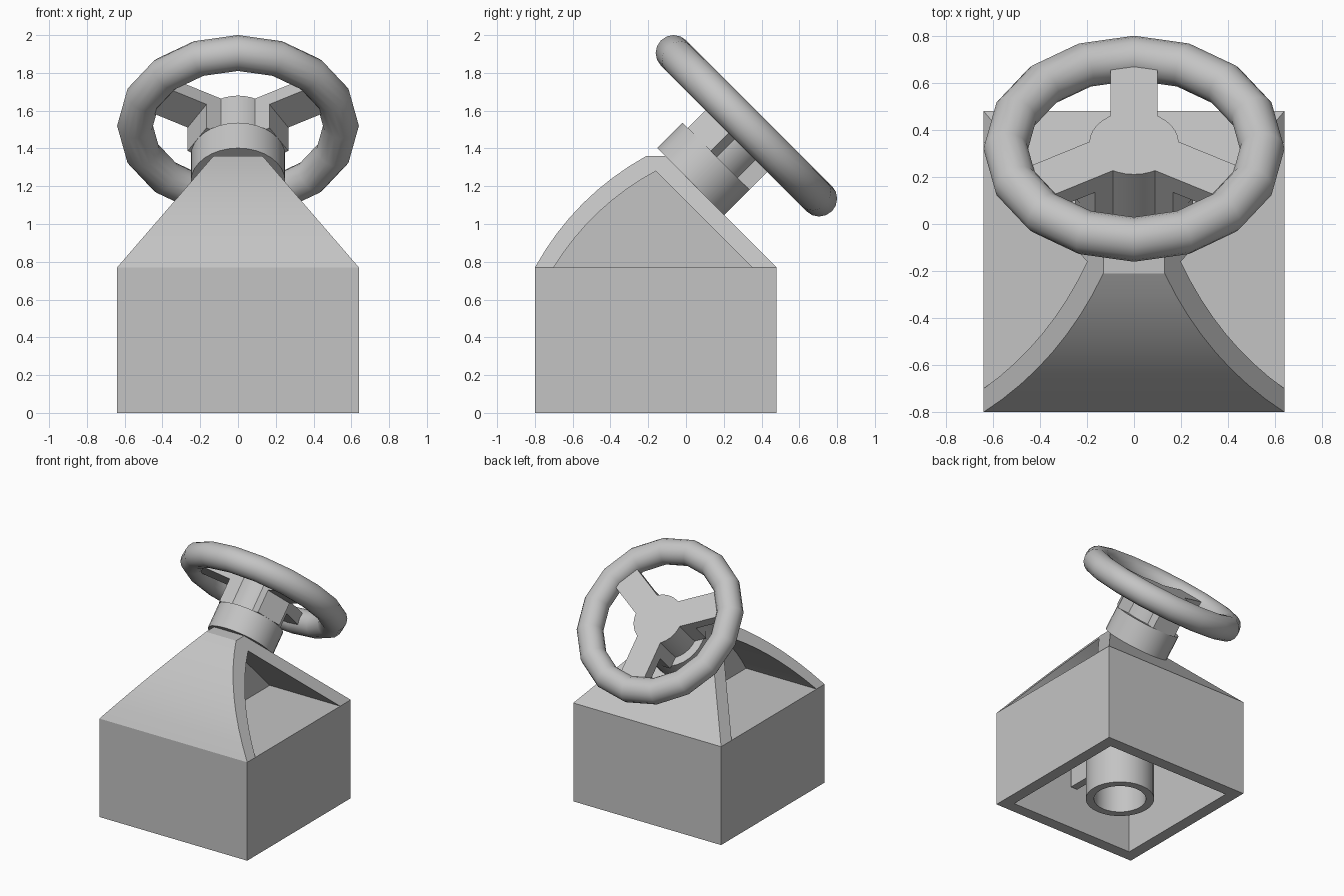
import bpy
import bmesh
from math import radians, sin, cos, pi
from mathutils import Matrix, Vector

if "Cube" in bpy.data.objects:
    bpy.data.objects.remove(bpy.data.objects["Cube"])

grey = bpy.data.materials.new("plain_grey")
grey.use_nodes = True
colour = (0.55, 0.55, 0.55, 1)
grey.diffuse_color = colour
grey.node_tree.nodes["Principled BSDF"].inputs["Base Color"].default_value = colour

# Frame of the tilted steering column: local z runs along the column
TILT = Matrix.Translation((0, 0.025, 1.225)) @ Matrix.Rotation(radians(-45), 4, "X")
BASE_TOP = 0.77
BASE_Y = -0.16


def finish(obj, matrix=None):
    if matrix is not None:
        obj.matrix_world = matrix
    if not obj.data.materials:
        obj.data.materials.append(grey)
    bpy.ops.object.select_all(action="DESELECT")
    obj.select_set(True)
    bpy.context.view_layer.objects.active = obj
    bpy.ops.object.shade_smooth_by_angle(angle=radians(30))
    return obj


def from_bmesh(name, bm, matrix=None):
    bmesh.ops.remove_doubles(bm, verts=bm.verts, dist=0.0005)
    bmesh.ops.recalc_face_normals(bm, faces=bm.faces)
    mesh = bpy.data.meshes.new(name)
    bm.to_mesh(mesh)
    bm.free()
    obj = bpy.data.objects.new(name, mesh)
    bpy.context.collection.objects.link(obj)
    return finish(obj, matrix)


def block(name, low, high, matrix=None):
    bm = bmesh.new()
    low, high = Vector(low), Vector(high)
    bmesh.ops.create_cube(bm, size=1)
    bmesh.ops.scale(bm, vec=high - low, verts=bm.verts)
    bmesh.ops.translate(bm, vec=(low + high) / 2, verts=bm.verts)
    return from_bmesh(name, bm, matrix)


def lathe(name, profile, matrix, steps=32):
    bm = bmesh.new()
    verts = [bm.verts.new((r, 0, z)) for r, z in profile]
    edges = [bm.edges.new(pair) for pair in zip(verts, verts[1:])]
    bmesh.ops.spin(bm, geom=verts + edges, cent=(0, 0, 0), axis=(0, 0, 1),
                   angle=2 * pi, steps=steps)
    return from_bmesh(name, bm, matrix)


def arc(start, end, bulge, steps=8):
    """Shallow curve between two (y, z) points, bulging to the upper front."""
    a, b = Vector(start), Vector(end)
    side = Vector((a.y - b.y, b.x - a.x)).normalized()
    return [a.lerp(b, i / steps) + side * bulge * 4 * (i / steps) * (1 - i / steps)
            for i in range(steps + 1)]


# Base: box hollowed from below
WALL = 0.13
bm = bmesh.new()
bmesh.ops.create_cube(bm, size=1)
bmesh.ops.scale(bm, vec=(1.28, 1.28, BASE_TOP), verts=bm.verts)
bmesh.ops.translate(bm, vec=(0, BASE_Y, BASE_TOP / 2), verts=bm.verts)
bottom = min(bm.faces, key=lambda f: f.calc_center_median().z)
bmesh.ops.inset_region(bm, faces=[bottom], thickness=WALL)
result = bmesh.ops.extrude_face_region(bm, geom=[bottom])
raised = [v for v in result["geom"] if isinstance(v, bmesh.types.BMVert)]
bmesh.ops.translate(bm, vec=(0, 0, BASE_TOP - WALL), verts=raised)
if bottom.is_valid:
    bmesh.ops.delete(bm, geom=[bottom], context="FACES_ONLY")
from_bmesh("base_box", bm)

# Socket under the base, with a rib to the front wall
CEILING = BASE_TOP - WALL
lathe("base_socket", [(0.25, CEILING), (0.25, 0), (0.19, 0), (0.19, CEILING)],
      Matrix.Translation((0, BASE_Y, 0)))
block("socket_rib", (-0.03, -0.68, 0.32), (0.03, BASE_Y - 0.24, CEILING + 0.01))

# Hood: curved front and sloped back, tapering upward, open at both sides
outer = arc((-0.8, BASE_TOP), (-0.21, 1.36), 0.06)
outer += [Vector((-0.11, 1.36)), Vector((0.48, BASE_TOP))]
inner = arc((-0.7, BASE_TOP), (-0.16, 1.28), 0.05)
inner += [inner[-1].copy(), Vector((0.35, BASE_TOP))]


def half_width(z):
    return 0.64 - (z - BASE_TOP) * 0.864


bm = bmesh.new()


def strip(first, second):
    for i in range(len(first) - 1):
        corners = [first[i], first[i + 1], second[i + 1], second[i]]
        unique = [c for n, c in enumerate(corners) if c not in corners[:n]]
        if len(unique) > 2:
            bm.faces.new([bm.verts.new(c) for c in unique])


def place(points, side, x=None):
    return [Vector((side * (x or half_width(p.y)), p.x, p.y)) for p in points]


strip(place(outer, 1), place(outer, -1))
for side in (1, -1):
    strip(place(outer, side), place(inner, side))
    strip(place(inner, side), place(inner, side, 0.03))
from_bmesh("hood_shell", bm)

# Web that closes the hood along its middle
bm = bmesh.new()
section = [p for n, p in enumerate(inner) if p not in inner[:n]]
web = bm.faces.new([bm.verts.new(c) for c in place(section, -1, 0.03)])
result = bmesh.ops.extrude_face_region(bm, geom=[web])
moved = [v for v in result["geom"] if isinstance(v, bmesh.types.BMVert)]
bmesh.ops.translate(bm, vec=(0.06, 0, 0), verts=moved)
from_bmesh("hood_web", bm)

# Column collar and wheel hub
lathe("column_collar", [(0, 0), (0.25, 0), (0.25, 0.19), (0, 0.19)], TILT)
lathe("wheel_hub", [(0, 0.18), (0.19, 0.18), (0.19, 0.453), (0, 0.453)], TILT)

# Three spokes, each with a key standing on the collar
for name, angle in (("lower", 90), ("upper_left", 330), ("upper_right", 210)):
    turn = TILT @ Matrix.Rotation(radians(angle), 4, "Z")
    block(name + "_spoke", (0.1, -0.1, 0.366), (0.5, 0.1, 0.453), turn)
    block(name + "_spoke_key", (0.1, -0.1, 0.19), (0.25, 0.1, 0.37), turn)

# Wheel rim
bpy.ops.mesh.primitive_torus_add(major_segments=16, minor_segments=16,
                                 major_radius=0.545, minor_radius=0.095)
rim = bpy.context.object
rim.name = "wheel_rim"
finish(rim, TILT @ Matrix.Translation((0, 0, 0.417)))
